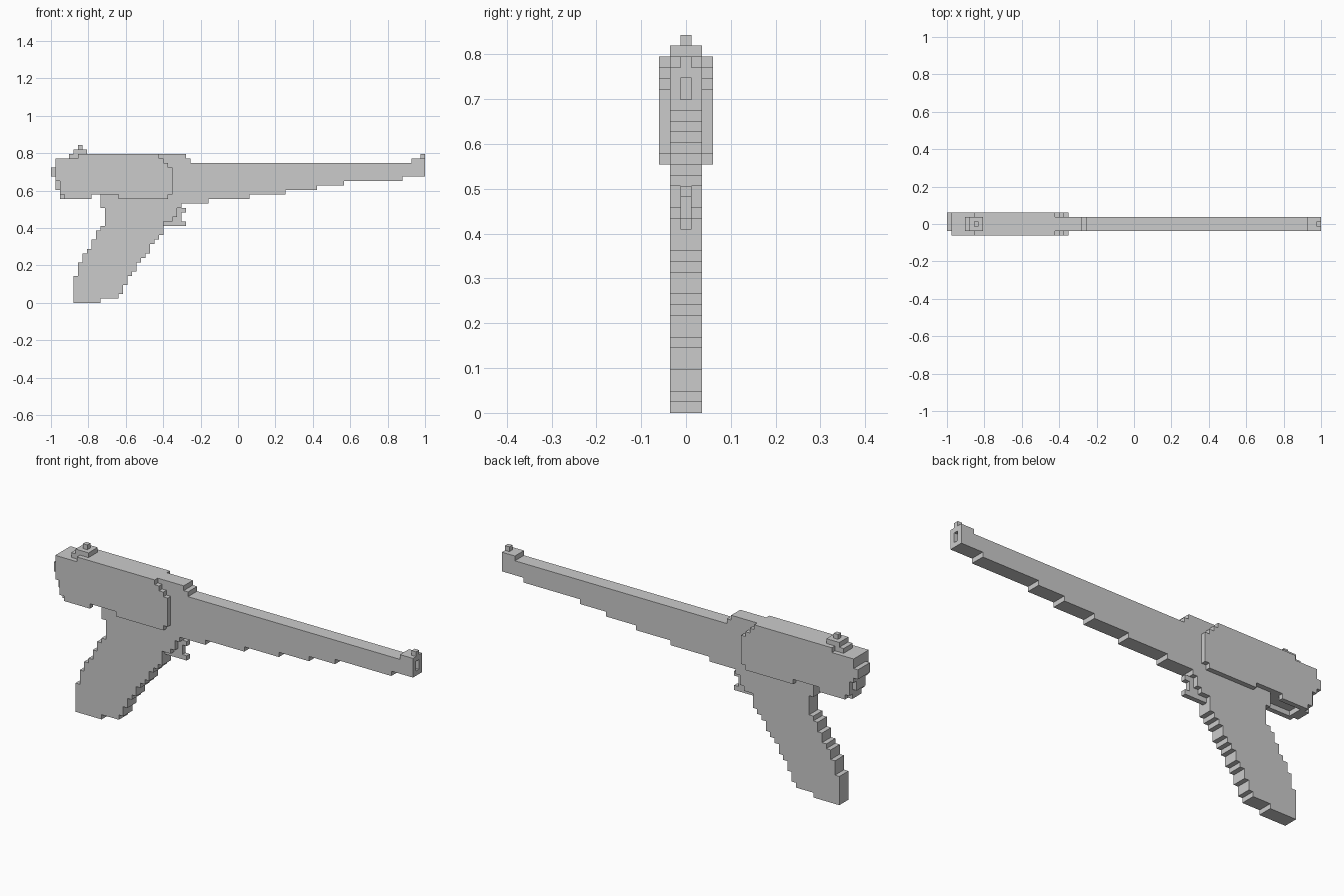
import bpy, bmesh

if "Cube" in bpy.data.objects:
    bpy.data.objects.remove(bpy.data.objects["Cube"])

U = 2 / 83          # one block of the stepped grid
X0 = -1.0           # grid column 0


def finish(name, bm):
    bmesh.ops.recalc_face_normals(bm, faces=bm.faces)
    mesh = bpy.data.meshes.new(name)
    bm.to_mesh(mesh)
    bm.free()
    obj = bpy.data.objects.new(name, mesh)
    bpy.context.collection.objects.link(obj)
    return obj


def stepped(name, z0, rows, y0, y1):
    """Extrude a stepped side profile; rows are (top, left, right) in blocks."""
    right, left, z = [], [], z0
    for top, a, b in rows:
        right += [(b, z), (b, top)]
        left += [(a, z), (a, top)]
        z = top
    bm = bmesh.new()
    pts = []
    for p in right + left[::-1]:
        if not pts or p != pts[-1]:
            pts.append(p)
    face = bm.faces.new([bm.verts.new((X0 + x * U, y0 * U, z * U)) for x, z in pts])
    ext = bmesh.ops.extrude_face_region(bm, geom=[face])["geom"]
    verts = [v for v in ext if isinstance(v, bmesh.types.BMVert)]
    bmesh.ops.translate(bm, verts=verts, vec=(0, (y1 - y0) * U, 0))
    return finish(name, bm)


def box(name, x0, x1, y0, y1, z0, z1):
    return stepped(name, z0, [(z1, x0, x1)], y0, y1)


# Raked grip
stepped("grip", 0, [
    (1, 5, 11), (2, 5, 15), (4, 5, 16), (6, 5, 17), (7, 6, 18), (9, 6, 19),
    (10, 7, 20), (11, 7, 21), (12, 8, 22), (13, 9, 22), (14, 9, 23),
    (15, 10, 24), (16, 10, 25), (17, 11, 25), (18, 12, 25), (19, 12, 27),
    (21, 12, 28), (22, 11, 29)], -1.5, 1.5)

# Trigger in front of the grip
stepped("trigger", 17, [(18, 25, 30), (20, 26, 29), (21, 26, 30), (22, 26, 29)], -0.5, 0.5)

# Central body and tapering barrel
stepped("receiver_core", 22, [
    (24, 11, 31), (25, 2, 31), (32, 1, 31), (33, 4, 30)], -1.5, 1.5)
stepped("barrel", 22, [
    (23, 31, 35), (24, 31, 44), (25, 31, 52), (26, 31, 59), (27, 31, 65),
    (28, 31, 78), (31, 31, 81)], -1.5, 1.5)

# Muzzle with a recessed slot
box("muzzle_floor", 78, 83, -1.5, 1.5, 28, 29)
box("muzzle_roof", 80, 83, -1.5, 1.5, 31, 32)
for side, y in (("right", -1.5), ("left", 0.5)):
    box("muzzle_wall_" + side, 81, 83, y, y + 1, 29, 31)

# Side panels, notched along the bottom
for side, y in (("right", -2.5), ("left", 1.5)):
    stepped("side_panel_" + side, 24, [
        (27, 2, 27), (30, 1, 27), (31, 1, 26), (32, 1, 25), (33, 6, 24)], y, y + 1)
    box("panel_skirt_rear_" + side, 3, 9, y, y + 1, 23, 24)
    box("panel_skirt_front_" + side, 15, 26, y, y + 1, 23, 24)

# Rear end
box("rear_lip", 2, 4, -1.5, 1.5, 23, 24)
box("rear_cap", 0, 1, -1.5, 2.5, 28, 30)

# Sights
box("rear_sight_base", 5, 8, -1.5, 1.5, 33, 34)
box("rear_sight_post", 6, 7, -0.5, 0.5, 34, 35)
box("front_sight", 82, 83, -0.5, 0.5, 32, 33)
